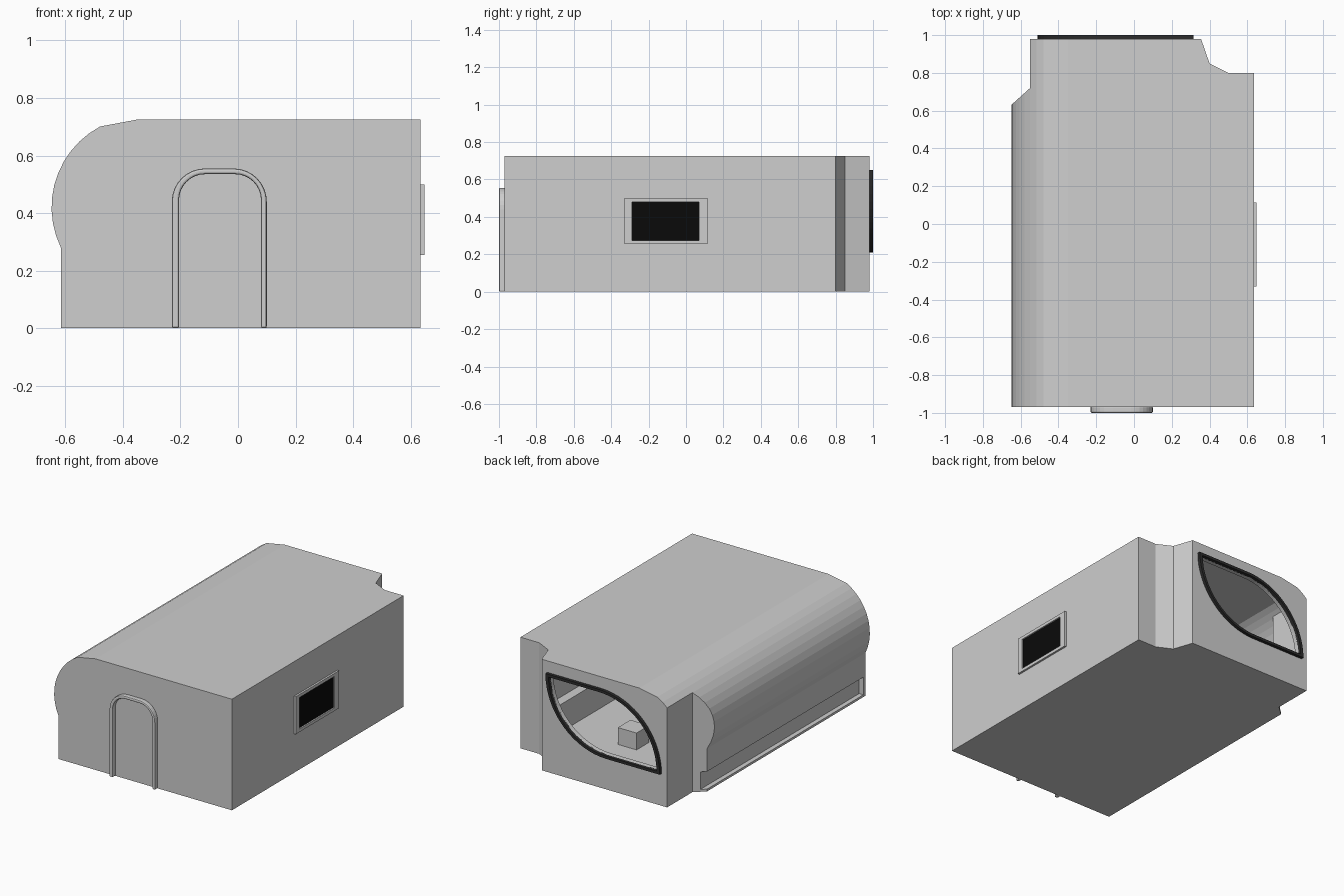
import bpy, bmesh, math

if "Cube" in bpy.data.objects:
    bpy.data.objects.remove(bpy.data.objects["Cube"])


def material(name, v):
    m = bpy.data.materials.new(name)
    m.diffuse_color = (v, v, v, 1)
    m.use_nodes = True
    m.node_tree.nodes["Principled BSDF"].inputs["Base Color"].default_value = m.diffuse_color
    return m


GREY = material("light_grey_shell", 0.62)
DARK = material("dark_grey_frame", 0.025)
BLACK = material("black_panel", 0.003)


def place(p, axis, t):
    a, b = p
    return {"x": (t, a, b), "y": (a, t, b), "z": (a, b, t)}[axis]


def finish(name, bm, mat):
    bmesh.ops.recalc_face_normals(bm, faces=bm.faces)
    me = bpy.data.meshes.new(name)
    bm.to_mesh(me)
    bm.free()
    me.materials.append(mat)
    ob = bpy.data.objects.new(name, me)
    bpy.context.collection.objects.link(ob)
    return ob


def prism(name, pts, axis, t0, t1, mat=GREY):
    """Extrude a flat outline along an axis."""
    bm = bmesh.new()
    lo, hi = [[bm.verts.new(place(p, axis, t)) for p in pts] for t in (t0, t1)]
    bm.faces.new(lo)
    bm.faces.new(hi)
    n = len(pts)
    for i in range(n):
        j = (i + 1) % n
        bm.faces.new((lo[i], lo[j], hi[j], hi[i]))
    return finish(name, bm, mat)


def ring(name, outer, inner, axis, t0, t1, mat):
    """Closed frame between two outlines with equal point counts."""
    bm = bmesh.new()
    loops = [[bm.verts.new(place(p, axis, t)) for p in pts]
             for pts, t in ((outer, t0), (outer, t1), (inner, t1), (inner, t0))]
    n = len(outer)
    for k in range(4):
        a, b = loops[k], loops[(k + 1) % 4]
        for i in range(n):
            j = (i + 1) % n
            bm.faces.new((a[i], a[j], b[j], b[i]))
    return finish(name, bm, mat)


def boolean(ob, cutter, op):
    mod = ob.modifiers.new("cut", "BOOLEAN")
    mod.operation, mod.solver, mod.object = op, "EXACT", cutter
    bpy.context.view_layer.objects.active = ob
    bpy.ops.object.modifier_apply(modifier=mod.name)
    bpy.data.objects.remove(cutter)


def arc(cx, cy, r, a0, a1, n):
    return [(cx + r * math.cos(math.radians(a0 + (a1 - a0) * i / n)),
             cy + r * math.sin(math.radians(a0 + (a1 - a0) * i / n))) for i in range(n + 1)]


def rect(a0, a1, b0, b1):
    return [(a0, b0), (a1, b0), (a1, b1), (a0, b1)]


# Shell: front profile with bulging left side, trimmed by the floor plan
profile = [(0.8, 0), (-0.615, 0)] + arc(-0.33, 0.42, 0.318, 206, 118, 11) + [(-0.35, 0.725), (0.8, 0.725)]
plan = [(-0.7, -0.97), (0.635, -0.97), (0.635, 0.8), (0.5, 0.8), (0.4, 0.85), (0.355, 0.98),
        (-0.55, 0.98), (-0.55, 0.72), (-0.65, 0.63), (-0.7, 0.63)]
shell = prism("shell", profile, "y", -1.2, 1.2)
boolean(shell, prism("plan", plan, "z", -0.2, 1), "INTERSECT")

# Hollow room inside
room_profile = [(0.8, 0.02), (-0.55, 0.02), (-0.55, 0.25)] + arc(-0.33, 0.42, 0.288, 204, 118, 11) + [
    (-0.35, 0.695), (0.8, 0.695)]
room_plan = [(-0.7, -0.94), (0.605, -0.94), (0.605, 0.77), (0.49, 0.77), (0.375, 0.83), (0.33, 0.95),
             (-0.52, 0.95), (-0.52, 0.70), (-0.62, 0.61), (-0.7, 0.61)]
room = prism("room", room_profile, "y", -1.2, 1.2)
boolean(room, prism("room_plan", room_plan, "z", -0.2, 1), "INTERSECT")
boolean(shell, room, "DIFFERENCE")

# Long low recess under the bulge
boolean(shell, prism("recess", rect(-0.8, -0.585, -0.95, 0.75), "z", 0.015, 0.13), "DIFFERENCE")

# Leaf-shaped back window: opening and dark frame
leaf = arc(-0.07, 0.21, 0.44, 90, 180, 16) + arc(-0.125, 0.65, 0.44, 270, 360, 16)
leaf_in = [(-0.0975 + (x + 0.0975) * 0.945, 0.43 + (z - 0.43) * 0.92) for x, z in leaf]
boolean(shell, prism("leaf_cut", leaf_in, "y", 0.9, 1.1), "DIFFERENCE")
ring("back_window_frame", leaf, leaf_in, "y", 0.975, 1.0, DARK)

# Side window: raised grey bezel around a black panel
ring("side_window_frame", rect(-0.33, 0.115, 0.255, 0.50), rect(-0.29, 0.07, 0.275, 0.48),
     "x", 0.63, 0.648, GREY)
prism("side_window_panel", rect(-0.29, 0.07, 0.275, 0.48), "x", 0.632, 0.639, BLACK)


# Arched door moulding on the front
def arch(x0, x1, top, r):
    return ([(x0, 0)] + arc(x0 + r, top - r, r, 180, 90, 8)
            + arc(x1 - r, top - r, r, 90, 0, 8) + [(x1, 0)])


door = prism("door_frame", arch(-0.23, 0.10, 0.555, 0.115) + arch(-0.205, 0.08, 0.535, 0.09)[::-1],
             "y", -1.0, -0.965)
bev = door.modifiers.new("soft_edge", "BEVEL")
bev.width, bev.segments, bev.limit_method, bev.angle_limit = 0.007, 2, "ANGLE", math.radians(50)

# Furniture seen through the back window
prism("side_bench", rect(0.545, 0.606, -0.94, 0.76), "z", 0.018, 0.20)
prism("floor_block", rect(0.035, 0.17, 0.33, 0.46), "z", 0.018, 0.13)
